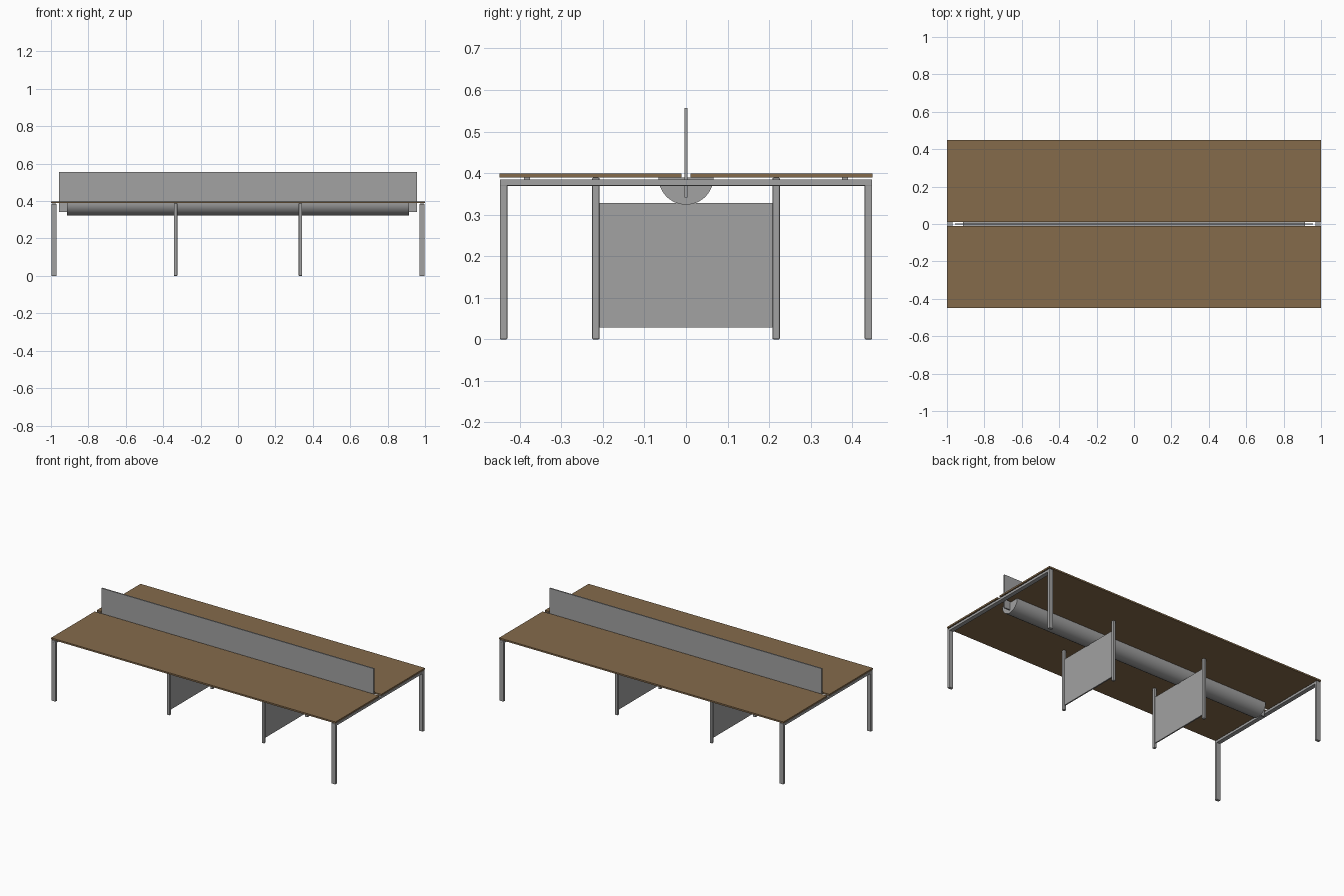
import bpy, bmesh, math

if "Cube" in bpy.data.objects:
    bpy.data.objects.remove(bpy.data.objects["Cube"])


def material(name, rgb):
    m = bpy.data.materials.new(name)
    m.diffuse_color = (*rgb, 1)
    m.use_nodes = True
    m.node_tree.nodes["Principled BSDF"].inputs["Base Color"].default_value = m.diffuse_color
    return m


wood = material("brown wood", (0.235, 0.147, 0.071))
grey = material("grey metal", (0.36, 0.36, 0.36))


def finish(name, bm, mat):
    bmesh.ops.recalc_face_normals(bm, faces=bm.faces)
    me = bpy.data.meshes.new(name)
    bm.to_mesh(me)
    bm.free()
    me.materials.append(mat)
    ob = bpy.data.objects.new(name, me)
    bpy.context.collection.objects.link(ob)
    return ob


def box(name, x, y, z, mat, bevel=0):
    """Box from (min, max) ranges on each axis."""
    bm = bmesh.new()
    bmesh.ops.create_cube(bm, size=1)
    for v in bm.verts:
        for i, (a, b) in enumerate((x, y, z)):
            v.co[i] = (a + b) / 2 + v.co[i] * (b - a)
    ob = finish(name, bm, mat)
    if bevel:
        mod = ob.modifiers.new("soft edges", 'BEVEL')
        mod.width = bevel
        mod.segments = 2
    return ob


def span(side, a, b):
    return tuple(sorted((side * a, side * b)))


# Two desktops with a slot between them
for s, n in ((-1, "front"), (1, "back")):
    box(n + "_desktop", (-1, 1), span(s, 0.011, 0.449), (0.389, 0.399), wood)

# End frames: legs, cross rail and spacers under the desktops
for sx, nx in ((-1, "left"), (1, "right")):
    x = span(sx, 0.970, 0.998)
    box(nx + "_rail", x, (-0.448, 0.448), (0.369, 0.385), grey, 0.002)
    for sy, ny in ((-1, "front"), (1, "back")):
        box(f"{nx}_{ny}_leg", x, span(sy, 0.430, 0.448), (0, 0.372), grey, 0.002)
        box(f"{nx}_{ny}_spacer", span(sx, 0.975, 0.992), span(sy, 0.375, 0.390),
            (0.384, 0.390), grey)

# Middle supports: two posts with a flat panel between
for sx, nx in ((-1, "left"), (1, "right")):
    box(nx + "_support_panel", span(sx, 0.329, 0.337), (-0.212, 0.212),
        (0.029, 0.328), grey)
    for sy, ny in ((-1, "front"), (1, "back")):
        box(f"{nx}_{ny}_post", span(sx, 0.324, 0.342), span(sy, 0.208, 0.226),
            (0, 0.389), grey, 0.003)

# Divider screen standing in the slot
box("divider_screen", (-0.957, 0.957), (-0.004, 0.004), (0.341, 0.556), grey)

# Half-round cable tray under the slot
bm = bmesh.new()
N, R = 24, 0.066
ring = [bm.verts.new((-0.915, R * math.cos(math.pi * i / N),
                      0.389 - 0.065 * math.sin(math.pi * i / N)))
        for i in range(N + 1)]
cap = bm.faces.new(ring)
ext = bmesh.ops.extrude_face_region(bm, geom=[cap], use_keep_orig=True)
for v in ext["geom"]:
    if isinstance(v, bmesh.types.BMVert):
        v.co.x = 0.915
tray = finish("cable_tray", bm, grey)
bpy.context.view_layer.objects.active = tray
tray.select_set(True)
bpy.ops.object.shade_smooth_by_angle(angle=math.radians(30))
